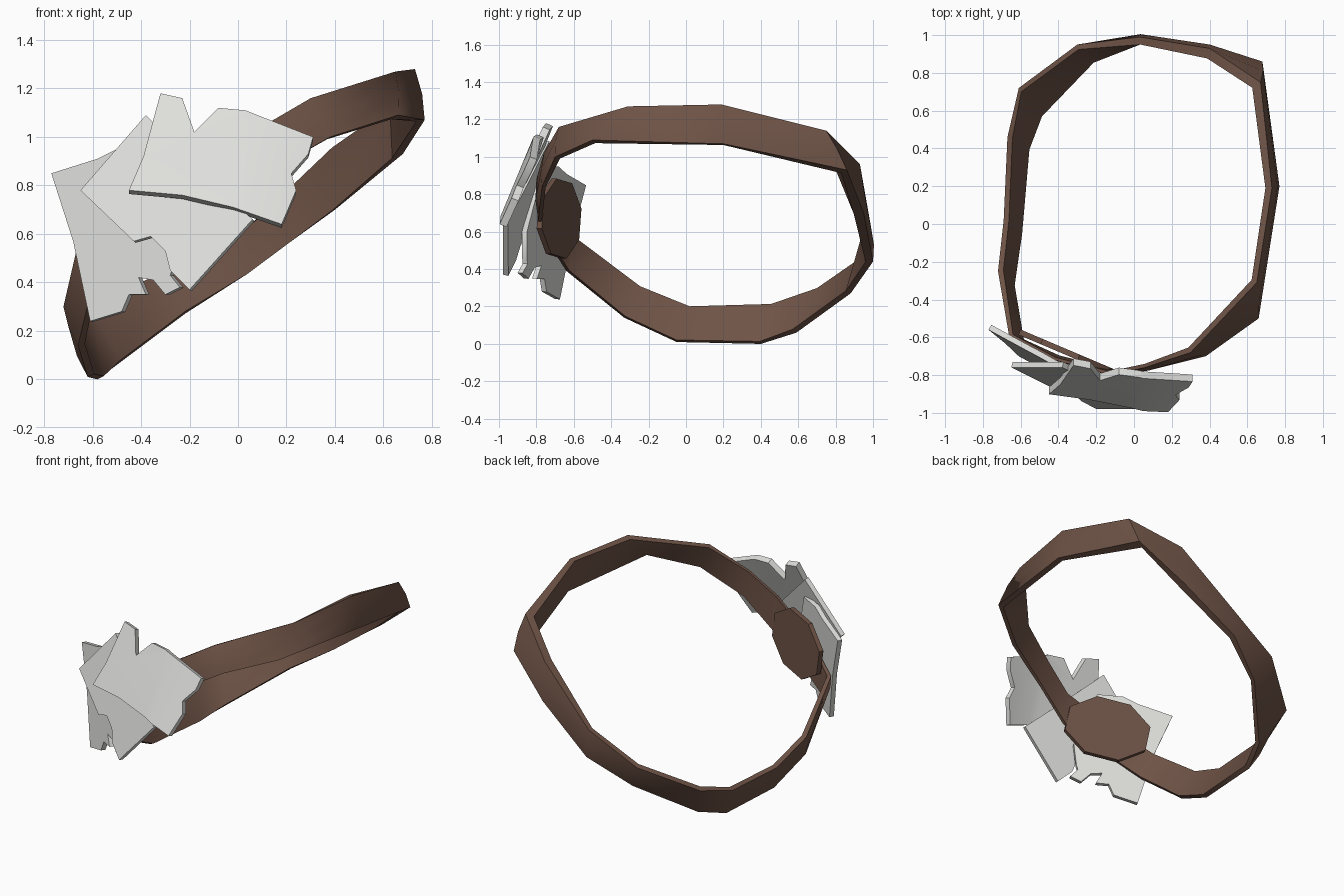
import bpy, bmesh, math
from mathutils import Vector

if "Cube" in bpy.data.objects:
    bpy.data.objects.remove(bpy.data.objects["Cube"])


def material(name, rgb):
    m = bpy.data.materials.new(name)
    m.diffuse_color = (*rgb, 1)
    m.use_nodes = True
    m.node_tree.nodes["Principled BSDF"].inputs["Base Color"].default_value = m.diffuse_color
    return m


LEATHER = material("brown_leather", (0.158, 0.087, 0.062))
METAL = material("pale_metal", (0.74, 0.74, 0.72))


def finish(bm, name, mat, smooth):
    bmesh.ops.recalc_face_normals(bm, faces=bm.faces[:])
    me = bpy.data.meshes.new(name)
    bm.to_mesh(me)
    bm.free()
    me.materials.append(mat)
    ob = bpy.data.objects.new(name, me)
    bpy.context.collection.objects.link(ob)
    bpy.ops.object.select_all(action='DESELECT')
    ob.select_set(True)
    bpy.context.view_layer.objects.active = ob
    bpy.ops.object.shade_smooth_by_angle(angle=math.radians(smooth))
    return ob


# Strap: lower and upper outer edge and thickness at each bend
STATIONS = [
    ((.77, .20, 1.07), (.73, .19, 1.28), .035),
    ((.68, .86, .93), (.67, .75, 1.14), .055),
    ((.40, .95, .70), (.40, .93, .96), .055),
    ((.04, 1.0, .44), (.03, .99, .62), .04),
    ((-.22, .88, .27), (-.30, .95, .44), .03),
    ((-.50, .59, .06), (-.61, .72, .28), .03),
    ((-.58, .40, .00), (-.67, .46, .20), .03),
    ((-.62, -.05, .01), (-.69, .02, .19), .03),
    ((-.66, -.33, .14), (-.72, -.25, .30), .03),
    ((-.60, -.64, .39), (-.66, -.60, .56), .025),
    ((-.40, -.71, .50), (-.42, -.72, .72), .015),
    ((-.10, -.79, .66), (-.13, -.80, .88), .02),
    ((.10, -.77, .84), (.06, -.76, 1.02), .02),
    ((.38, -.70, 1.0), (.30, -.68, 1.16), .03),
    ((.66, -.50, 1.09), (.65, -.31, 1.27), .035),
]


def build_strap(bulge=0.01):
    bm = bmesh.new()
    pts = [(Vector(a), Vector(b), t) for a, b, t in STATIONS]
    n = len(pts)
    rings = []
    for i, (lo, up, thick) in enumerate(pts):
        p, q = pts[i - 1], pts[(i + 1) % n]
        out = (q[0] + q[1] - p[0] - p[1]).cross(up - lo).normalized()
        mid = (lo + up) / 2 + out * bulge
        section = (lo, mid, up, up - out * thick, lo - out * thick)
        rings.append([bm.verts.new(v) for v in section])
    for i in range(n):
        a, b = rings[i], rings[(i + 1) % n]
        for k in range(5):
            j = (k + 1) % 5
            bm.faces.new((a[k], b[k], b[j], a[j]))
    return finish(bm, "strap", LEATHER, 55)


# Plate on y = y0 + bx*x + bz*z, optionally folded about x = 0.05
def build_plate(name, outline, y0, bx, bz, thick, fold=0):
    bm = bmesh.new()
    bm.faces.new([bm.verts.new((x, 0, z)) for x, z in outline])
    if fold:
        bmesh.ops.bisect_plane(bm, geom=bm.verts[:] + bm.edges[:] + bm.faces[:],
                               plane_co=(.05, 0, 0), plane_no=(1, 0, 0))
    for v in bm.verts:
        v.co.y = y0 + bx * v.co.x + bz * v.co.z + fold * abs(v.co.x - .05)
    back = Vector((-bx, 1, -bz)).normalized() * thick
    front = bm.faces[:]
    copy = bmesh.ops.duplicate(bm, geom=front)
    kept = [g for g in copy["geom"] if isinstance(g, bmesh.types.BMFace)]
    extruded = bmesh.ops.extrude_face_region(bm, geom=front)
    moved = [g for g in extruded["geom"] if isinstance(g, bmesh.types.BMVert)]
    bmesh.ops.translate(bm, verts=moved, vec=back)
    # keep exactly one front skin, then weld
    old = [f for f in front if f.is_valid]
    if old:
        bmesh.ops.delete(bm, geom=old, context='FACES_ONLY')
    bmesh.ops.remove_doubles(bm, verts=bm.verts[:], dist=1e-5)
    return finish(bm, name, METAL, 30)


# Octagonal backing pad inside the strap
def build_pad():
    bm = bmesh.new()
    normal = Vector((.39, .92, 0)).normalized()
    side = Vector((.92, -.39, 0)).normalized()
    high = normal.cross(side)
    centre = Vector((-.35, -.665, .67))
    rings = []
    for depth in (0, -.03):
        ring = []
        for k in range(8):
            a = math.radians(k * 45 + 14)
            p = centre + side * .28 * math.cos(a) + high * .22 * math.sin(a)
            ring.append(bm.verts.new(p + normal * depth))
        rings.append(ring)
    a, b = rings
    bm.faces.new(a)
    bm.faces.new(b[::-1])
    for k in range(8):
        j = (k + 1) % 8
        bm.faces.new((a[k], b[k], b[j], a[j]))
    return finish(bm, "backing_pad", LEATHER, 30)


build_strap()
build_pad()

# Three overlapping jagged plates
build_plate("front_plate", [
    (-.45, .78), (-.39, .92), (-.32, 1.18), (-.23, 1.16), (-.18, 1.02),
    (-.08, 1.12), (.03, 1.11), (.31, 1.0), (.29, .93), (.22, .85),
    (.24, .78), (.18, .64), (-.02, .71), (-.23, .76)],
    -1.275, 0, .415, .04, .1)
build_plate("middle_plate", [
    (-.65, .78), (-.38, 1.09), (-.15, .86), (.06, .66), (-.20, .37),
    (-.28, .45), (-.30, .53), (-.36, .59), (-.43, .57)],
    -1.12, -.27, .237, .03)
build_plate("rear_plate", [
    (-.77, .85), (-.58, .91), (-.50, .95), (-.36, .95), (-.25, .60),
    (-.27, .46), (-.28, .43), (-.24, .38), (-.30, .35), (-.35, .41),
    (-.41, .42), (-.38, .35), (-.45, .35), (-.48, .28), (-.61, .24), (-.68, .57)],
    -1.067, -.57, .08, .03)
